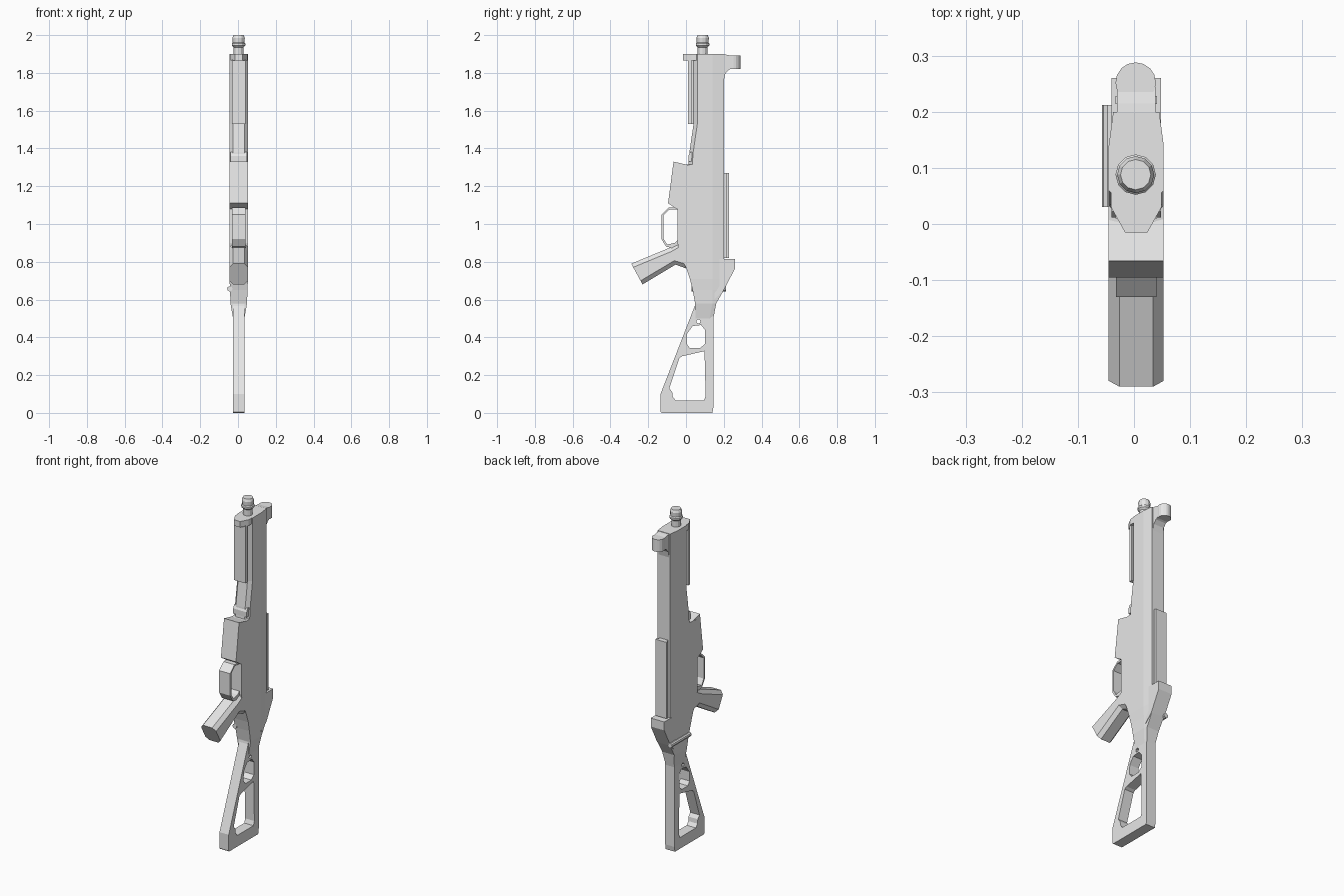
import bpy, bmesh, math
from mathutils import Vector

cube = bpy.data.objects.get("Cube")
if cube:
    bpy.data.objects.remove(cube, do_unlink=True)

CX = 0.004  # centre plane of the body
grey = bpy.data.materials.new("plain grey")
grey.use_nodes = True
COLOR = (0.8, 0.8, 0.8, 1)
grey.diffuse_color = COLOR
grey.node_tree.nodes["Principled BSDF"].inputs["Base Color"].default_value = COLOR


def loft(name, rings):
    """Skin a list of equal-length point rings and cap both ends."""
    bm = bmesh.new()
    rows = [[bm.verts.new(p) for p in r] for r in rings]
    n = len(rows[0])
    for a, b in zip(rows, rows[1:]):
        for i in range(n):
            j = (i + 1) % n
            bm.faces.new((a[i], a[j], b[j], b[i]))
    bm.faces.new(rows[0])
    bm.faces.new(rows[-1])
    bmesh.ops.recalc_face_normals(bm, faces=bm.faces)
    mesh = bpy.data.meshes.new(name)
    bm.to_mesh(mesh)
    bm.free()
    mesh.materials.append(grey)
    obj = bpy.data.objects.new(name, mesh)
    bpy.context.collection.objects.link(obj)
    return obj


def octagon(a, b, ca, cb, wa, w, wb):
    """Chamfered section from side point a to b: end half-widths wa, wb and full half-width w."""
    a, b = Vector(a), Vector(b)
    d = (b - a).normalized()
    half = [(wa, a), (w, a + d * ca), (w, b - d * cb), (wb, b)]
    right = [(CX + x, p.x, p.y) for x, p in half]
    left = [(CX - x, p.x, p.y) for x, p in reversed(half)]
    return right + left


def circle(center, r, axis="z", n=12):
    c = Vector(center)
    pts = []
    for i in range(n):
        u = r * math.cos(2 * math.pi * i / n)
        v = r * math.sin(2 * math.pi * i / n)
        pts.append(c + (Vector((u, v, 0)) if axis == "z" else Vector((u, 0, v))))
    return pts


def plate(name, half_width, *outlines):
    """Extrude side outlines (y, z) across x; later outlines become holes."""
    curve = bpy.data.curves.new(name, "CURVE")
    curve.dimensions = "2D"
    curve.fill_mode = "BOTH"
    curve.extrude = half_width
    for pts in outlines:
        s = curve.splines.new("POLY")
        s.points.add(len(pts) - 1)
        s.use_cyclic_u = True
        for p, (y, z) in zip(s.points, pts):
            p.co = (y, z, 0, 1)
    temp = bpy.data.objects.new(name + "_outline", curve)
    bpy.context.collection.objects.link(temp)
    deps = bpy.context.evaluated_depsgraph_get()
    mesh = bpy.data.meshes.new_from_object(temp.evaluated_get(deps))
    bpy.data.objects.remove(temp, do_unlink=True)
    for v in mesh.vertices:
        y, z, x = v.co
        v.co = (x + CX, y, z)
    bm = bmesh.new()
    bm.from_mesh(mesh)
    bmesh.ops.remove_doubles(bm, verts=bm.verts, dist=0.0001)
    bmesh.ops.recalc_face_normals(bm, faces=bm.faces)
    bm.to_mesh(mesh)
    bm.free()
    mesh.materials.clear()
    mesh.materials.append(grey)
    for p in mesh.polygons:
        p.use_smooth = False
    obj = bpy.data.objects.new(name, mesh)
    bpy.context.collection.objects.link(obj)
    return obj


# Handguard and receiver: height, front y, back y, front chamfer, front and full half-width
W = 0.049
sections = [
    (1.90, 0.04, 0.2, 0.02, 0.03, W), (1.53, 0.04, 0.2, 0.02, 0.03, W),
    (1.38, 0.018, 0.2, 0.02, 0.03, W), (1.315, 0.013, 0.2, 0.02, 0.03, W),
    (1.31, -0.045, 0.2, 0.02, W, W), (0.90, -0.045, 0.2, 0.02, W, W),
    (0.83, -0.03, 0.2, 0.02, W, W), (0.77, 0.0, 0.2, 0.02, W, W),
    (0.71, 0.02, 0.2, 0.02, W, W), (0.65, 0.035, 0.2, 0.02, 0.046, 0.046),
    (0.58, 0.048, 0.16, 0.02, 0.044, 0.044), (0.50, 0.05, 0.145, 0.02, 0.03, 0.03),
]
loft("receiver", [octagon((f, z), (b, z), c, 0.06 if b > 0.19 else 0.02,
                          wf, w, 0.041 if b > 0.19 else w * 0.9)
                  for z, f, b, c, wf, w in sections])

# Magazine well and the small catch above it
plate("magazine_well", W, [(-0.066, 1.33), (0.013, 1.312), (0.06, 1.3),
                           (0.06, 1.08), (-0.05, 1.08), (-0.095, 1.11)])
plate("magazine_catch", 0.044, [(0.012, 1.33), (0.012, 1.36), (0.022, 1.38),
                                (0.05, 1.38), (0.05, 1.33)])

# Rear housing
plate("rear_housing", 0.044, [(0.15, 0.815), (0.26, 0.815), (0.26, 0.765),
                              (0.2, 0.65), (0.15, 0.6)])

# Grip
loft("grip", [octagon(a, b, 0.022, 0.022, 0.03, W, 0.03) for a, b in [
    ((-0.29, 0.79), (-0.23, 0.68)), ((-0.085, 0.875), (-0.055, 0.785)),
    ((0.0, 0.92), (0.0, 0.765))]])

# Trigger guard
plate("trigger_guard", 0.036,
      [(-0.03, 1.088), (-0.09, 1.088), (-0.13, 1.05), (-0.13, 0.92),
       (-0.105, 0.88), (-0.06, 0.87), (-0.03, 0.87)],
      [(-0.04, 1.077), (-0.087, 1.077), (-0.12, 1.046), (-0.12, 0.924),
       (-0.1, 0.891), (-0.06, 0.9), (-0.04, 0.92)])

# Open shoulder stock
small_hole = [(0.066 + 0.011 * math.cos(i * math.pi / 4),
               0.484 + 0.011 * math.sin(i * math.pi / 4)) for i in range(8)]
plate("stock", 0.03,
      [(0.055, 0.62), (0.046, 0.565), (-0.135, 0.1), (-0.135, 0.005), (-0.13, 0),
       (0.14, 0), (0.145, 0.03), (0.145, 0.5), (0.15, 0.56), (0.15, 0.62)],
      [(0.004, 0.365), (0.006, 0.42), (0.035, 0.46), (0.08, 0.465), (0.1, 0.44),
       (0.1, 0.365), (0.075, 0.343), (0.02, 0.343)],
      [(-0.035, 0.29), (-0.02, 0.3), (0.098, 0.327), (0.104, 0.09), (0.095, 0.066),
       (-0.055, 0.066), (-0.07, 0.085), (-0.073, 0.11), (-0.088, 0.13)],
      small_hole)

# Front and top rails, each a narrow foot with a wider cap
for name, y0, y1, y2, z0, z1 in [("front_rail", 0.045, 0.028, 0.01, 1.53, 1.87),
                                 ("top_rail", 0.195, 0.214, 0.228, 0.82, 1.27)]:
    plate(name + "_foot", 0.026, [(y0, z0), (y1, z0), (y1, z1), (y0, z1)])
    plate(name + "_cap", 0.037, [(y1, z0), (y2, z0), (y2, z1), (y1, z1)])

# Front end block
loft("front_end_block", [octagon((-0.015, z), (0.055, z), 0.045, 0.01, 0.02, 0.045, 0.045)
                         for z in (1.865, 1.9)])

# Front sight
loft("front_sight_post", [circle((CX - 0.001, 0.252, z), 0.036, n=16) for z in (1.82, 1.892)])
plate("front_sight_base", 0.034, [(0.18, 1.9), (0.215, 1.896), (0.245, 1.89), (0.245, 1.825),
                                  (0.225, 1.815), (0.208, 1.795), (0.2, 1.76), (0.18, 1.76)])

# Barrel muzzle
muzzle = [(0.026, 1.87), (0.026, 1.935), (0.036, 1.945), (0.036, 1.955),
          (0.031, 1.96), (0.033, 1.985), (0.027, 2.0)]
loft("muzzle", [circle((0.003, 0.088, z), r) for r, z in muzzle])

# Cross rod on the side
loft("side_rod", [circle((-0.043, y, 0.657), 0.014, "y", 10) for y in (0.03, 0.212)])
